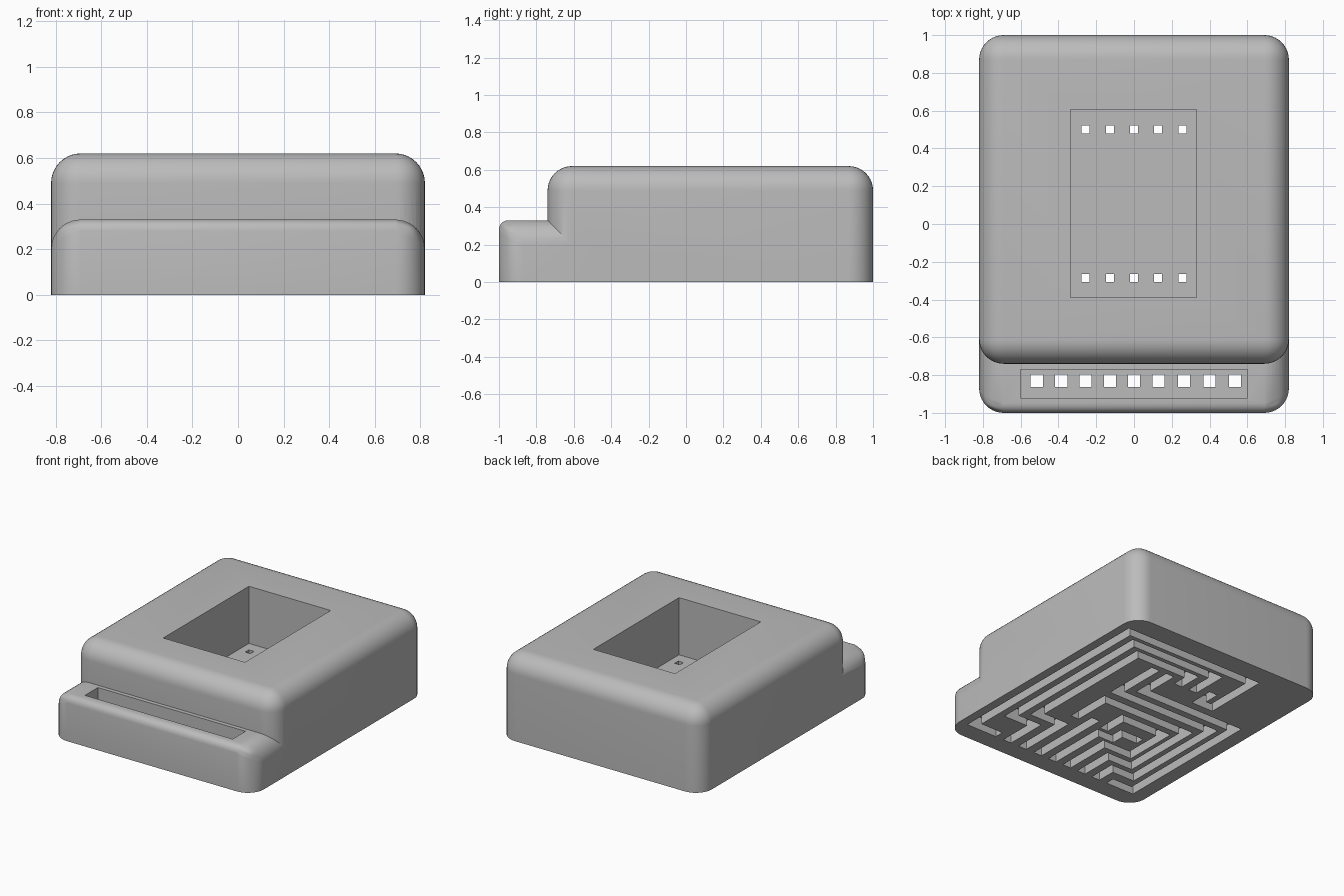
import bpy, bmesh, math
from mathutils import Vector

old = bpy.data.objects.get("Cube")
if old:
    bpy.data.objects.remove(old, do_unlink=True)

grey = bpy.data.materials.new("plain_grey")
grey.use_nodes = True
colour = (0.5, 0.5, 0.5, 1)
grey.diffuse_color = colour
grey.node_tree.nodes["Principled BSDF"].inputs["Base Color"].default_value = colour


def add_box(bm, x0, x1, y0, y1, z0, z1):
    made = bmesh.ops.create_cube(bm, size=1)["verts"]
    for v in made:
        v.co = Vector((x1 if v.co.x > 0 else x0,
                       y1 if v.co.y > 0 else y0,
                       z1 if v.co.z > 0 else z0))


def make_object(name, bm):
    mesh = bpy.data.meshes.new(name)
    bm.to_mesh(mesh)
    bm.free()
    obj = bpy.data.objects.new(name, mesh)
    obj.data.materials.append(grey)
    bpy.context.collection.objects.link(obj)
    return obj


def apply_modifier(obj, mod):
    bpy.ops.object.select_all(action="DESELECT")
    bpy.context.view_layer.objects.active = obj
    obj.select_set(True)
    bpy.ops.object.modifier_apply(modifier=mod.name)


def rounded_box(name, bounds, radius_of):
    """Box whose edges are rounded by the radius chosen for each edge."""
    bm = bmesh.new()
    add_box(bm, *bounds)
    layer = bm.edges.layers.float.new("bevel_weight_edge")
    for e in bm.edges:
        mid = (e.verts[0].co + e.verts[1].co) / 2
        along = e.verts[0].co - e.verts[1].co
        e[layer] = radius_of(mid, along) / RADIUS
    obj = make_object(name, bm)
    mod = obj.modifiers.new("rounding", "BEVEL")
    mod.limit_method = "WEIGHT"
    mod.width = RADIUS
    mod.segments = 10
    apply_modifier(obj, mod)
    return obj


def combine(obj, other, operation):
    mod = obj.modifiers.new("combine", "BOOLEAN")
    mod.operation = operation
    mod.solver = "EXACT"
    mod.use_self = True
    mod.object = other
    apply_modifier(obj, mod)
    bpy.data.objects.remove(other, do_unlink=True)


RADIUS = 0.13
HALF = 0.82
TOP, LEDGE, FLOOR = 0.62, 0.33, 0.2
FRONT = -0.74


# Main block: all edges rounded except around the base
def block_radius(mid, along):
    return 0 if mid.z < 0.01 else RADIUS


# Front ledge: rounded corners and sides, finer front lip
def ledge_radius(mid, along):
    if mid.z < 0.01 or mid.y > -0.55:
        return 0
    return 0.05 if abs(along.x) > 0.1 else RADIUS


body = rounded_box("body", (-HALF, HALF, FRONT, 1, 0, TOP), block_radius)
ledge = rounded_box("ledge", (-HALF, HALF, -1, -0.5, 0, LEDGE), ledge_radius)
combine(body, ledge, "UNION")

# Top pocket and ledge slot
bm = bmesh.new()
add_box(bm, -0.335, 0.33, -0.39, 0.605, FLOOR, 1)
add_box(bm, -0.6, 0.6, -0.92, -0.77, FLOOR, 0.5)
combine(body, make_object("pocket_cutter", bm), "DIFFERENCE")

# Wiring channels in the underside, each a path of straight runs
PAD, BACK_PIN, FRONT_PIN = -0.83, 0.5, -0.285
routes = [
    [(.535, PAD), (.72, PAD), (.72, .81), (-.37, .81), (-.37, .38), (-.257, .38), (-.257, BACK_PIN)],
    [(.4, PAD), (.4, -.58), (.6, -.58), (.6, .71), (-.128, .71), (-.128, BACK_PIN)],
    [(.265, PAD), (.265, -.45), (.48, -.45), (.48, .61), (0, .61), (0, BACK_PIN)],
    [(.13, PAD), (.13, FRONT_PIN)],
    [(0, PAD), (0, -.38), (-.128, -.38), (-.128, FRONT_PIN), (-.257, FRONT_PIN)],
    [(-.128, PAD), (-.128, -.47), (-.36, -.47), (-.36, -.12), (0, -.12), (0, FRONT_PIN)],
    [(-.257, PAD), (-.257, -.58), (-.46, -.58), (-.46, 0), (.257, 0), (.257, FRONT_PIN)],
    [(-.385, PAD), (-.385, -.69), (-.57, -.69), (-.57, .13), (.257, .13), (.257, BACK_PIN)],
    [(-.515, PAD), (-.68, PAD), (-.68, .25), (.128, .25), (.128, BACK_PIN)],
]
w = 0.034
bm = bmesh.new()
for path in routes:
    for (ax, ay), (bx, by) in zip(path, path[1:]):
        add_box(bm, min(ax, bx) - w, max(ax, bx) + w,
                min(ay, by) - w, max(ay, by) + w, -0.1, 0.1)
combine(body, make_object("channel_cutter", bm), "DIFFERENCE")

# Square holes joining the pocket and slot to the channels
bm = bmesh.new()
holes = [(path[0][0], PAD, 0.032) for path in routes]
holes += [((i - 2) * 0.128, y, 0.021) for i in range(5) for y in (BACK_PIN, FRONT_PIN)]
for x, y, r in holes:
    add_box(bm, x - r, x + r, y - r, y + r, 0.05, 0.25)
combine(body, make_object("hole_cutter", bm), "DIFFERENCE")

# Smooth the rounded edges, keep the cuts sharp
bpy.ops.object.select_all(action="DESELECT")
bpy.context.view_layer.objects.active = body
body.select_set(True)
bpy.ops.object.shade_smooth_by_angle(angle=math.radians(30))
